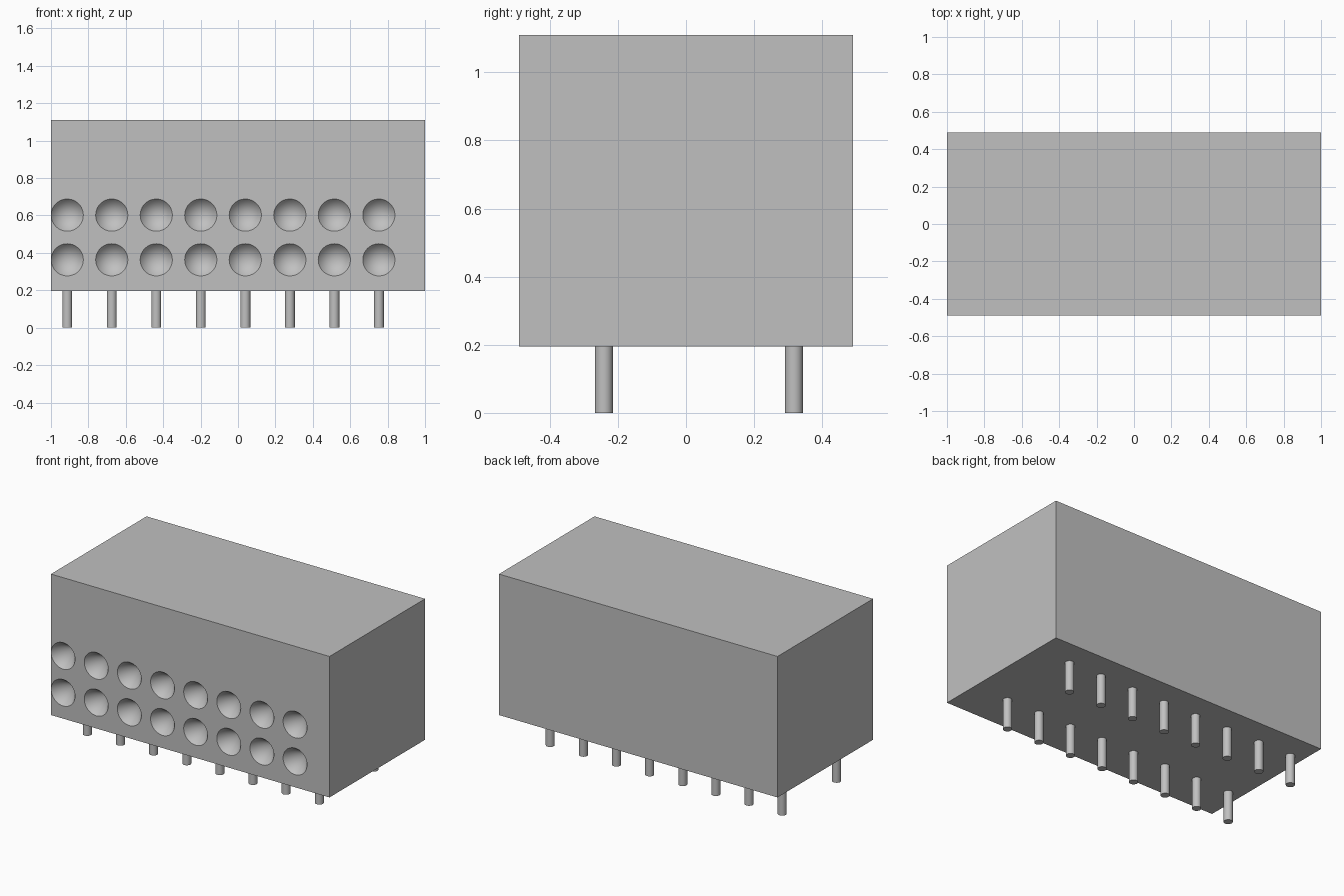
import bpy
import math

default = bpy.data.objects.get("Cube")
if default:
    bpy.data.objects.remove(default, do_unlink=True)

# Single material
grey = bpy.data.materials.new("plain_grey")
grey.use_nodes = True
colour = (0.53, 0.53, 0.53, 1.0)
grey.diffuse_color = colour
grey.node_tree.nodes["Principled BSDF"].inputs["Base Color"].default_value = colour

BOTTOM, TOP = 0.195, 1.11
HALF_DEPTH = 0.49
HOLE_R, HOLE_DEPTH, OVERLAP = 0.086, 0.11, 0.01
PIN_R = 0.0265
columns = [-0.913 + 0.238 * i for i in range(8)]
hole_rows = (0.363, 0.602)
pin_rows = (-0.241, 0.317)


def finish(obj, name):
    obj.name = name
    obj.data.name = name
    obj.data.materials.clear()
    obj.data.materials.append(grey)
    return obj


def smooth(obj):
    bpy.ops.object.select_all(action="DESELECT")
    obj.select_set(True)
    bpy.context.view_layer.objects.active = obj
    bpy.ops.object.shade_smooth_by_angle(angle=math.radians(30))


# Housing block
bpy.ops.mesh.primitive_cube_add(size=1, location=(0, 0, (BOTTOM + TOP) / 2))
housing = bpy.context.object
housing.scale = (2, 2 * HALF_DEPTH, TOP - BOTTOM)
bpy.ops.object.transform_apply(location=False, rotation=False, scale=True)
finish(housing, "housing")

# Conical cutters, starting just outside the front face
length = HOLE_DEPTH + OVERLAP
cutters = []
for z in hole_rows:
    for x in columns:
        bpy.ops.mesh.primitive_cone_add(
            vertices=48, radius1=HOLE_R * length / HOLE_DEPTH, radius2=0, depth=length,
            location=(x, -HALF_DEPTH - OVERLAP + length / 2, z),
            rotation=(-math.pi / 2, 0, 0))
        cutters.append(finish(bpy.context.object, "hole_cutter"))
bpy.ops.object.select_all(action="DESELECT")
for cutter in cutters:
    cutter.select_set(True)
bpy.context.view_layer.objects.active = cutters[0]
bpy.ops.object.join()
cutter = bpy.context.object
cutter.hide_render = True

# Cut the wire entry holes and drop the cutter
cut = housing.modifiers.new("wire_holes", "BOOLEAN")
cut.operation = "DIFFERENCE"
cut.solver = "EXACT"
cut.object = cutter
bpy.ops.object.select_all(action="DESELECT")
housing.select_set(True)
bpy.context.view_layer.objects.active = housing
bpy.ops.object.modifier_apply(modifier=cut.name)
bpy.data.objects.remove(cutter, do_unlink=True)
smooth(housing)

# Two rows of round pins under the housing
for row, y in zip(("front", "back"), pin_rows):
    for number, x in enumerate(columns, 1):
        bpy.ops.mesh.primitive_cylinder_add(
            vertices=32, radius=PIN_R, depth=BOTTOM, location=(x, y, BOTTOM / 2))
        smooth(finish(bpy.context.object, f"{row}_pin_{number}"))
